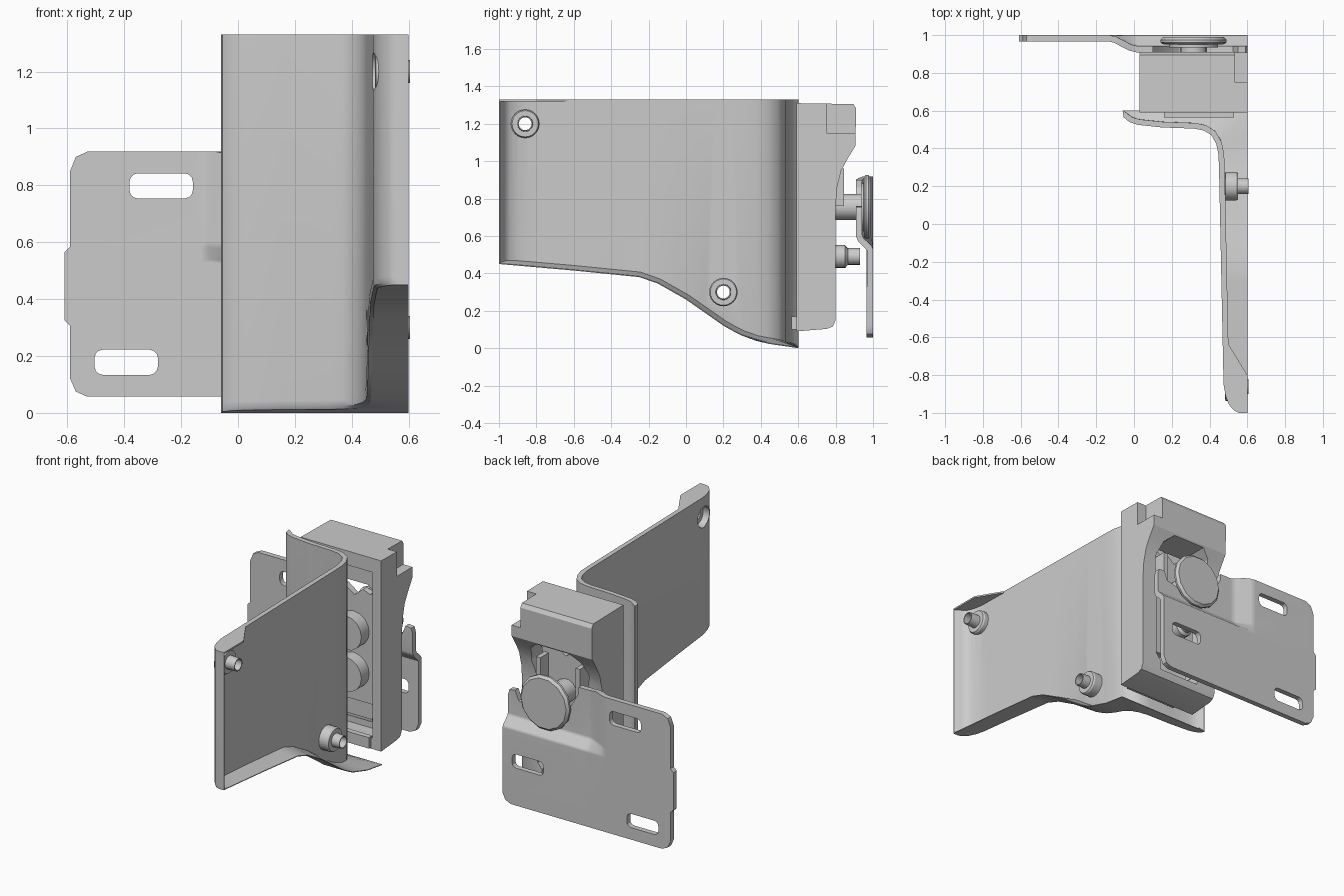
import bpy, bmesh, math
from mathutils import Vector

if "Cube" in bpy.data.objects:
    bpy.data.objects.remove(bpy.data.objects["Cube"])


def activate(ob):
    bpy.ops.object.select_all(action='DESELECT')
    ob.select_set(True)
    bpy.context.view_layer.objects.active = ob


def smooth(ob, angle=30):
    activate(ob)
    bpy.ops.object.shade_smooth_by_angle(angle=math.radians(angle))


def make(name, bm):
    bmesh.ops.remove_doubles(bm, verts=bm.verts, dist=0.0005)
    me = bpy.data.meshes.new(name)
    bm.to_mesh(me)
    bm.free()
    ob = bpy.data.objects.new(name, me)
    bpy.context.collection.objects.link(ob)
    smooth(ob)
    return ob


def place(a, b, h, axis):
    return {'x': (h, a, b), 'y': (a, h, b), 'z': (a, b, h)}[axis]


def prism(name, outline, lo, hi, axis):
    """Extrude a 2D outline along an axis."""
    bm = bmesh.new()
    rings = [[bm.verts.new(place(a, b, h, axis)) for a, b in outline] for h in (lo, hi)]
    n = len(outline)
    for r in rings:
        bm.faces.new(r)
    for i in range(n):
        j = (i + 1) % n
        bm.faces.new((rings[0][i], rings[0][j], rings[1][j], rings[1][i]))
    bmesh.ops.recalc_face_normals(bm, faces=bm.faces)
    return make(name, bm)


def box(name, x, y, z):
    return prism(name, [(x[0], y[0]), (x[1], y[0]), (x[1], y[1]), (x[0], y[1])], *z, 'z')


def lathe(name, centre, profile, axis, n=24):
    """Turn a closed (radius, height) profile around an axis; radius 0 makes it solid."""
    bm = bmesh.new()
    rings = [[bm.verts.new(place(centre[0] + r * math.cos(2 * math.pi * k / n),
                                 centre[1] + r * math.sin(2 * math.pi * k / n), h, axis))
              for k in range(n)] for r, h in profile]
    for i in range(len(rings)):
        a, b = rings[i], rings[(i + 1) % len(rings)]
        if profile[i][0] == 0 and profile[(i + 1) % len(rings)][0] == 0:
            continue
        for k in range(n):
            bm.faces.new((a[k], a[(k + 1) % n], b[(k + 1) % n], b[k]))
    bmesh.ops.remove_doubles(bm, verts=bm.verts, dist=0.0005)
    bmesh.ops.recalc_face_normals(bm, faces=bm.faces)
    return make(name, bm)


def rod(name, centre, r, lo, hi, axis, n=24):
    return lathe(name, centre, [(0, lo), (r, lo), (r, hi), (0, hi)], axis, n)


def apply_mods(ob):
    activate(ob)
    for m in list(ob.modifiers):
        bpy.ops.object.modifier_apply(modifier=m.name)
    smooth(ob)


def cut(ob, *cutters):
    for c in cutters:
        m = ob.modifiers.new("cut", 'BOOLEAN')
        m.operation, m.solver, m.object = 'DIFFERENCE', 'EXACT', c
    apply_mods(ob)
    for c in cutters:
        bpy.data.objects.remove(c)


def interp(pts, t):
    for (a, u), (b, v) in zip(pts, pts[1:]):
        if t <= b:
            return u + (v - u) * (t - a) / (b - a)
    return pts[-1][1]


# cover shell: plan path with flange end points, lower edge follows a curve
low = [(-1, .45), (-.6, .415), (-.25, .38), (-.15, .345), (0, .26), (.2, .12),
       (.28, .075), (.35, .045), (.45, .022), (.6, 0)]
path = [((-.06, .6), (-.06, .6)), ((-.055, .565), (-.045, .6)), ((-.025, .54), (-.02, .6)),
        ((.02, .525), (.02, .6)), ((.15, .511), (.15, .6)), ((.32, .505), (.32, .6)),
        ((.37, .495), (.42, .6)), ((.41, .47), (.52, .6)), ((.435, .425), (.6, .6)),
        ((.447, .37), (.6, .45))]
for i in range(24):
    y = .3 - i * .05
    path.append(((.45 + (.3 - y) * .021, y), (.6, y)))
path += [((.485, -.91), (.6, -.91)), ((.503, -.957), (.6, -.957)),
         ((.53, -.988), (.6, -.988)), ((.555, -1), (.6, -1)), ((.6, -1), (.6, -1))]
bm = bmesh.new()
grid = []
for s, e in path:
    s, e = Vector(s), Vector(e)
    zb, ze = interp(low, s.y), interp(low, e.y)
    m = s.lerp(e, .12)
    grid.append([bm.verts.new(v) for v in (
        (*s, 1.33), (*s, zb + .03), (*s.lerp(e, .03), zb + .01), (*m, zb + (ze - zb) * .12), (*e, ze))])
for a, b in zip(grid, grid[1:]):
    for k in range(4):
        bm.faces.new((a[k], a[k + 1], b[k + 1], b[k]))
shell = make("cover_shell", bm)
# the wall thins towards its free flange edges
wall = shell.vertex_groups.new(name="wall")
wall.add([v.index for v in shell.data.vertices if v.co.x < .595 and v.co.y < .595], 1, 'REPLACE')
sol = shell.modifiers.new("thick", 'SOLIDIFY')
sol.thickness, sol.offset = .03, -1
sol.vertex_group, sol.thickness_vertex_group = "wall", .15
apply_mods(shell)
bosses = [(-.86, 1.2, .54), (.2, .3, .55)]
cut(shell, *[rod("cutter", (y, z), .066, .4, .55, 'x') for y, z, _ in bosses])
prism("cover_top_gusset", [(.49, -.62), (.6, -.8), (.6, -1), (.555, -1), (.53, -.988),
                           (.503, -.957), (.485, -.91), (.477, -.85)], 1.32, 1.33, 'z')

# hollow screw bosses inside the cover
for i, (y, z, step) in enumerate(bosses):
    lathe("screw_boss_%d" % (i + 1), (y, z), [
        (.034, .525), (.064, .525), (.066, .482), (.076, .485), (.076, step - .01),
        (.07, step), (.042, step), (.04, .605), (.034, .605)], 'x')

# hinge housing: side profile hollowed from front and back
housing = prism("hinge_housing", [
    (.59, .09), (.75, .103), (.785, .115), (.8, .15), (.8, .76), (.808, .86), (.83, .95),
    (.865, 1.015), (.905, 1.08), (.91, 1.28), (.895, 1.305), (.59, 1.31)], .03, .6, 'x')
cut(housing,
    prism("cutter", [(.19, .2), (.44, .2), (.49, .26), (.49, .8), (.52, .92), (.49, 1.02), (.43, 1.07),
                     (.2, 1.07), (.14, 1.02), (.11, .92), (.14, .8), (.14, .26)], .5, 1, 'y'),
    prism("cutter", [(.68, .21), (.85, .14), (.85, .3), (.68, .3)], .17, .46, 'x'),
    box("cutter", (.09, .54), (.5, .7), (.16, 1.22)),
    box("cutter", (.535, .7), (.75, 1), (1.15, 1.4)))

# inner mechanism
box("front_strip", (.16, .53), (.565, .6), (.1, .17))
prism("slider_plate", [(.17, .3), (.46, .3), (.46, .86), (.5, 1.03), (.43, 1), (.38, 1.02),
                       (.32, .97), (.25, 1.02), (.2, 1), (.13, 1.03), (.17, .86)], .72, .76, 'y')
for i, x in enumerate((.16, .44)):
    box("slider_rail_%d" % (i + 1), (x, x + .03), (.72, .845), (.76, .96))
for i, z in enumerate((.49, .755)):
    rod("inner_nut_%d" % (i + 1), (.315, z), .11, .64, .73, 'y', 16)

# main knob and lower screw
lathe("clamp_knob", (.315, .755), [(0, .66), (.072, .66), (.072, .935), (.13, .935), (.13, .95),
      (.165, .952), (.175, .962), (.175, .975), (.16, .99), (0, .99)], 'y', 14)
lathe("adjust_screw", (.315, .49), [(0, .7), (.062, .7), (.062, .85), (.045, .865),
      (.045, .93), (0, .93)], 'y', 16)

# mounting plate with recessed corner around the knob
outline = [(-.53, .057), (.54, .057), (.58, .075), (.6, .12), (.6, .72), (.59, .755), (.55, .76),
           (.525, .7), (.45, .68), (.4, .9),
           (.02, .9), (-.06, .918), (-.53, .918), (-.57, .9), (-.59, .85), (-.59, .585),
           (-.61, .565), (-.61, .325), (-.59, .305), (-.59, .12), (-.57, .075)]
bm = bmesh.new()
bm.faces.new([bm.verts.new((x, 1, z)) for x, z in outline])
for axis, vals in (((1, 0, 0), (-.13, -.095, -.015, .02)), ((0, 0, 1), (.53, .547, .588, .605))):
    for v in vals:
        bmesh.ops.bisect_plane(bm, geom=bm.verts[:] + bm.edges[:] + bm.faces[:], dist=1e-5,
                               plane_co=Vector(axis) * v, plane_no=axis)


def ease(t):
    t = min(max(t, 0), 1)
    return t * t * (3 - 2 * t)


for v in bm.verts:
    v.co.y -= .058 * ease((v.co.x + .13) / .15) * ease((v.co.z - .53) / .075)
bmesh.ops.recalc_face_normals(bm, faces=bm.faces)
if sum(f.normal.y for f in bm.faces) < 0:
    bmesh.ops.reverse_faces(bm, faces=bm.faces)
plate = make("mounting_plate", bm)
sol = plate.modifiers.new("thick", 'SOLIDIFY')
sol.thickness, sol.offset = .034, -1
apply_mods(plate)


def slot(cx, cz, w=.222, h=.088, c=.028):
    w, h = w / 2, h / 2
    pts = []
    for sx, sz, a0 in ((1, 1, 0), (-1, 1, 90), (-1, -1, 180), (1, -1, 270)):
        for k in range(4):
            a = math.radians(a0 + 30 * k)
            pts.append((cx + sx * (w - c) + c * math.cos(a), cz + sz * (h - c) + c * math.sin(a)))
    return prism("cutter", pts, .8, 1.1, 'y')


# slots, and the notch behind the knob
cut(plate, slot(-.27, .798), slot(-.393, .178), slot(.42, .34),
    prism("cutter", [(.1, 1), (.1, .86), (.17, .74), (.24, .68), (.4, .66), (.48, .69),
                     (.5, .76), (.5, 1)], .8, 1.1, 'y'))
plate.modifiers.new("flat_shading_weight", 'WEIGHTED_NORMAL').keep_sharp = True
